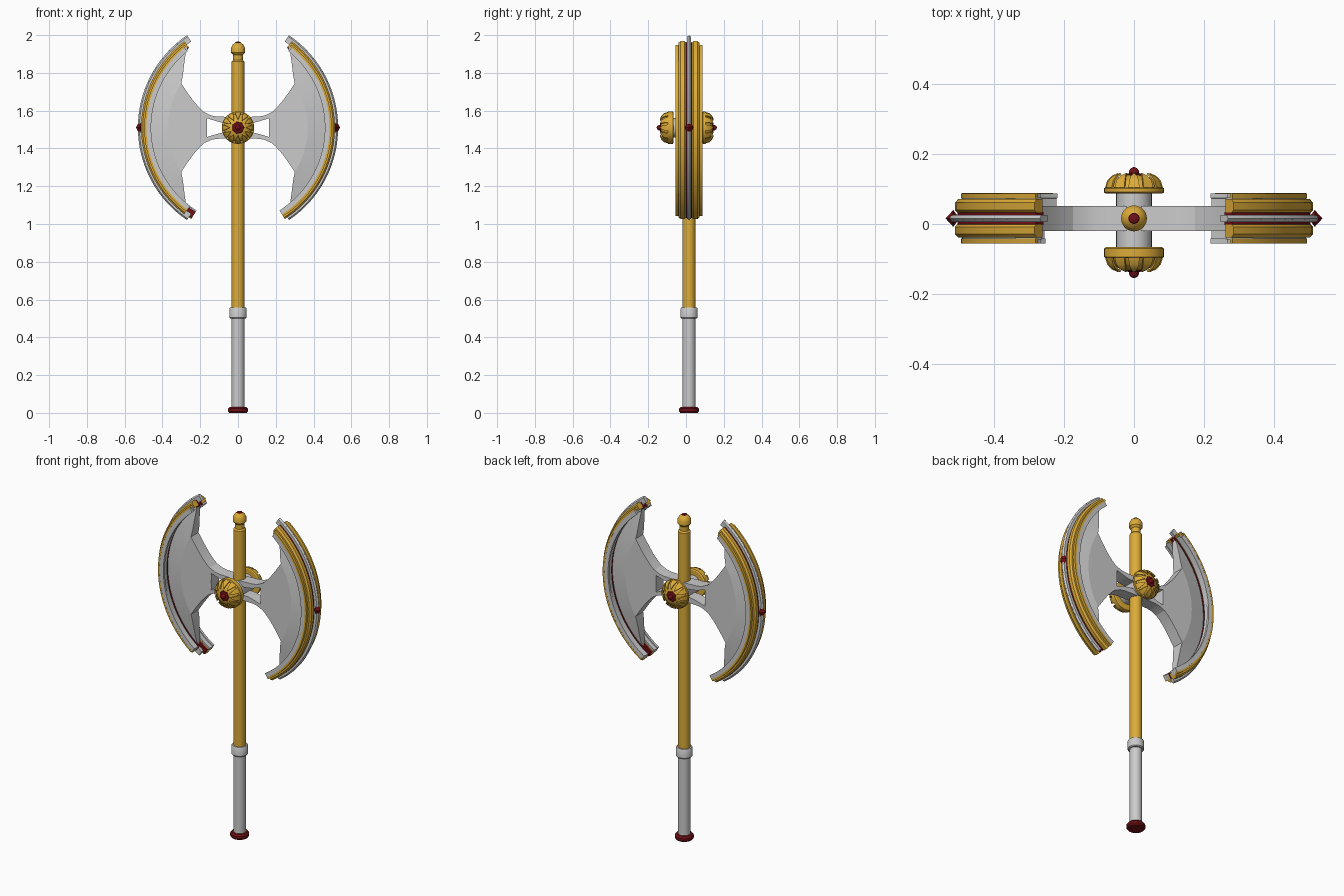
import bpy, bmesh
from math import sin, cos, pi, radians
from mathutils import Vector

if "Cube" in bpy.data.objects:
    bpy.data.objects.remove(bpy.data.objects["Cube"])

CY, CZ = 0.016, 1.51      # blade plane and hub height
AX = -0.06                # centre of the cutting-edge arc


def material(name, rgb):
    m = bpy.data.materials.new(name)
    m.diffuse_color = (*rgb, 1)
    m.use_nodes = True
    m.node_tree.nodes["Principled BSDF"].inputs["Base Color"].default_value = m.diffuse_color
    return m


GOLD = material("gold", (0.72, 0.41, 0.04))
RED = material("red", (0.17, 0.005, 0.008))


def finish(name, bm, mat=None, loc=(0, 0, 0), smooth=30):
    bmesh.ops.remove_doubles(bm, verts=bm.verts, dist=1e-5)
    bmesh.ops.recalc_face_normals(bm, faces=bm.faces)
    me = bpy.data.meshes.new(name)
    bm.to_mesh(me)
    bm.free()
    ob = bpy.data.objects.new(name, me)
    ob.location = loc
    bpy.context.collection.objects.link(ob)
    if mat:
        me.materials.append(mat)
    if smooth:
        bpy.ops.object.select_all(action='DESELECT')
        ob.select_set(True)
        bpy.context.view_layer.objects.active = ob
        bpy.ops.object.shade_smooth_by_angle(angle=radians(smooth))
    return ob


def lathe(name, profile, mat=None, loc=(0, 0, 0), axis='Z', sign=1, n=32, smooth=30):
    """Revolve (radius, height) points about z, or along sign*y."""
    bm = bmesh.new()
    rows = []
    for r, h in profile:
        row = []
        for i in range(n):
            a = 2 * pi * i / n
            u, v = r * cos(a), r * sin(a)
            row.append(bm.verts.new((u, v, h) if axis == 'Z' else (u, sign * h, v)))
        rows.append(row)
    for p, q in zip(rows, rows[1:]):
        for i in range(n):
            bm.faces.new((p[i], p[(i + 1) % n], q[(i + 1) % n], q[i]))
    bm.faces.new(rows[0])
    bm.faces.new(rows[-1])
    return finish(name, bm, mat, loc, smooth)


def arc_band(name, section, a0, a1, mat, sx, sy, n=40):
    """Sweep a closed (radius, y) section along the cutting-edge arc."""
    bm = bmesh.new()
    rows = []
    for i in range(n + 1):
        a = radians(a0 + (a1 - a0) * i / n)
        rows.append([bm.verts.new((sx * (AX + r * cos(a)), sy * y, r * sin(a))) for r, y in section])
    k = len(section)
    for p, q in zip(rows, rows[1:]):
        for j in range(k):
            bm.faces.new((p[j], p[(j + 1) % k], q[(j + 1) % k], q[j]))
    bm.faces.new(rows[0])
    bm.faces.new(rows[-1])
    return finish(name, bm, mat, (0, CY, CZ))


def mirror(ob):
    ob.modifiers.new("mirror", 'MIRROR').use_axis[0] = True


# Shaft, grip, collar, pommel and top knob
base = (0, CY, 0)
lathe("pommel", [(0.046, 0), (0.052, 0.008), (0.052, 0.022), (0.044, 0.032)], RED, base)
lathe("grip", [(0.034, 0.03), (0.034, 0.52)], None, base)
lathe("collar", [(0.042, 0.5), (0.046, 0.505), (0.046, 0.55), (0.042, 0.557)], None, base)
lathe("shaft", [(0.034, 0.55), (0.034, 1.86), (0.026, 1.868), (0.026, 1.9)], GOLD, base)
lathe("top_knob", [(0.026, 1.895), (0.037, 1.907), (0.037, 1.932), (0.028, 1.95), (0.016, 1.958)], GOLD, base)
lathe("top_stud", [(0.017, 1.955), (0.014, 1.962), (0.005, 1.966)], RED, base)

# Blade bodies: polar rows (angle, inner radius), thinning towards the edge
half = [(56, 0.588), (50, 0.523), (44, 0.48), (38, 0.447), (33, 0.43), (29, 0.37),
        (25, 0.322), (21, 0.277), (17.3, 0.236), (8, 0.227)]
rows = half + [(0, 0.225)] + [(-a, r) for a, r in reversed(half)]
bm = bmesh.new()
grid = []
for a, r0 in rows:
    mid = max(r0, 0.43)
    line = []
    for r in (r0, (r0 + mid) / 2, mid, (mid + 0.588) / 2, 0.588):
        t = 0.036 if r < 0.43 else 0.036 - 0.033 * (r - 0.43) / 0.158
        x, z = AX + r * cos(radians(a)), r * sin(radians(a))
        line.append([bm.verts.new((x, s * t, z)) for s in (-1, 1)])
    grid.append(line)
for p, q in zip(grid, grid[1:]):
    for j in range(4):
        for s in (0, 1):
            bm.faces.new((p[j][s], p[j + 1][s], q[j + 1][s], q[j][s]))
    for j in (0, 4):
        bm.faces.new((p[j][0], p[j][1], q[j][1], q[j][0]))
bmesh.ops.remove_doubles(bm, verts=bm.verts, dist=1e-5)
bmesh.ops.dissolve_degenerate(bm, dist=1e-5, edges=bm.edges)
mirror(finish("blade", bm, None, (0, CY, CZ), 8))

# Forked arms joining blades to the hub
bm = bmesh.new()
path = [(0.175, 0.053, 0.08), (0.14, 0.042, 0.064), (0.11, 0.033, 0.059), (0.08, 0.026, 0.058), (0.02, 0.022, 0.056)]
for s in (-1, 1):
    sec = [[bm.verts.new((x, y, s * z)) for y, z in
            ((-0.036, lo), (0.036, lo), (0.036, hi), (-0.036, hi))] for x, lo, hi in path]
    for p, q in zip(sec, sec[1:]):
        for j in range(4):
            bm.faces.new((p[j], p[(j + 1) % 4], q[(j + 1) % 4], q[j]))
    bm.faces.new(sec[0])
    bm.faces.new(sec[-1])
mirror(finish("blade_arms", bm, None, (0, CY, CZ)))

# Layered rim bands on both faces of both blades
for sx in (1, -1):
    arc_band("edge_band", [(0.55, -0.01), (0.582, -0.01), (0.59, 0), (0.582, 0.01), (0.55, 0.01)],
             -56, 56, None, sx, 1)
    for sy in (1, -1):
        a0 = -53 if (sx, sy) == (-1, -1) else -57.5
        arc_band("rim_lip", [(0.52, 0.058), (0.55, 0.052), (0.55, 0.072), (0.52, 0.072)], a0, 51, None, sx, sy)
        arc_band("rim_gold_outer", [(0.545, 0.057), (0.556, 0.057), (0.556, 0.072), (0.545, 0.0725)],
                 a0, 52, GOLD, sx, sy)
        arc_band("rim_inlay", [(0.525, 0.03), (0.553, 0.03), (0.553, 0.06), (0.525, 0.06)],
                 a0, 52, None, sx, sy)
        arc_band("rim_gold_inner", [(0.535, 0.017), (0.566, 0.017), (0.573, 0.024), (0.573, 0.045),
                                    (0.564, 0.055), (0.535, 0.055)], a0, 53, GOLD, sx, sy)
        arc_band("rim_red_line", [(0.53, 0.008), (0.566, 0.008), (0.566, 0.019), (0.53, 0.019)],
                 a0, 53, RED, sx, sy)

# Diamond gem at the middle of each cutting edge
bm = bmesh.new()
tip, back = [bm.verts.new((x, 0, 0)) for x in (0.54, 0.5)]
ring = [bm.verts.new((0.518, y, z)) for y, z in ((0.024, 0), (0, 0.045), (-0.024, 0), (0, -0.045))]
for i in range(4):
    for end in (tip, back):
        bm.faces.new((ring[i], ring[(i + 1) % 4], end))
mirror(finish("edge_gem", bm, RED, (0, CY, CZ), 0))

# Hub: axle plus a petalled boss at each end
lathe("hub_axle", [(0.051, -0.07), (0.051, 0.095)], None, (0, 0, CZ), 'Y')
for sign, y0, y1 in ((-1, 0.066, 0.098), (1, 0.087, 0.106)):
    c = (0, sign * y1, CZ)
    lathe("boss_disc", [(0.08, y0 - y1), (0.086, y0 - y1 + 0.004), (0.086, -0.004), (0.08, 0)], GOLD, c, 'Y', sign)
    lathe("boss_dome", [(0.074, -0.002), (0.066, 0.014), (0.05, 0.026), (0.03, 0.034), (0.01, 0.036)],
          GOLD, c, 'Y', sign)
    bm = bmesh.new()
    for i in range(12):
        a = 2 * pi * i / 12
        out, side = Vector((cos(a), 0, sin(a))), Vector((-sin(a), 0, cos(a)))
        sec = []
        for r, h, w in ((0.083, -0.002, 0.016), (0.077, 0.018, 0.014), (0.064, 0.032, 0.009), (0.046, 0.04, 0.001)):
            sec.append([bm.verts.new(out * (r - d) + side * k * w + Vector((0, sign * (h - d), 0)))
                        for k, d in ((-1, 0), (1, 0), (1, 0.004), (-1, 0.004))])
        for p, q in zip(sec, sec[1:]):
            for j in range(4):
                bm.faces.new((p[j], p[(j + 1) % 4], q[(j + 1) % 4], q[j]))
        bm.faces.new(sec[0])
        bm.faces.new(sec[-1])
    finish("boss_petals", bm, GOLD, c)
    lathe("boss_gem_seat", [(0.036, 0.03), (0.03, 0.037), (0.012, 0.04)], RED, c, 'Y', sign, 7, 0)
    lathe("boss_gem", [(0.006, 0.029), (0.014, 0.038), (0.014, 0.046), (0.009, 0.054), (0.002, 0.057)],
          RED, c, 'Y', sign, 16, 40)
